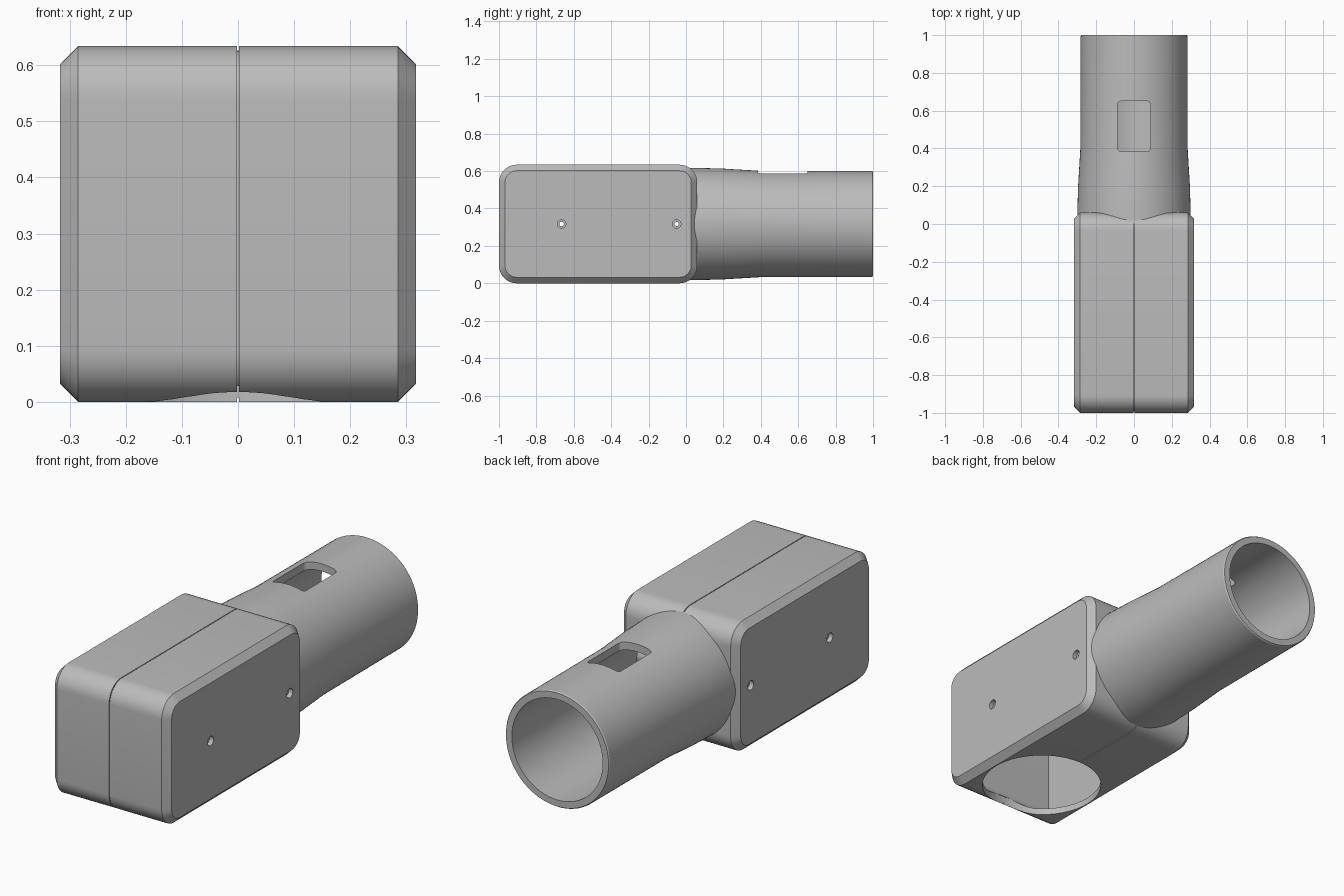
import bpy, bmesh, math
from mathutils import Vector

if "Cube" in bpy.data.objects:
    bpy.data.objects.remove(bpy.data.objects["Cube"])

MID = 0.317          # half width of the housing and height of the pipe axis


def loft(name, rings):
    """Skin a closed solid through rings of equal length."""
    bm = bmesh.new()
    loops = [[bm.verts.new(p) for p in ring] for ring in rings]
    n = len(loops[0])
    for a, b in zip(loops, loops[1:]):
        for i in range(n):
            j = (i + 1) % n
            bm.faces.new((a[i], a[j], b[j], b[i]))
    bm.faces.new(loops[0])
    bm.faces.new(loops[-1])
    bmesh.ops.recalc_face_normals(bm, faces=bm.faces)
    mesh = bpy.data.meshes.new(name)
    bm.to_mesh(mesh)
    bm.free()
    obj = bpy.data.objects.new(name, mesh)
    bpy.context.collection.objects.link(obj)
    return obj


def lathe(name, axis, centre, profile, sides):
    """Turn (distance, radius) pairs about an axis through centre."""
    rings = []
    for d, r in profile:
        ring = []
        for i in range(sides):
            t = 2 * math.pi * i / sides
            c, s = r * math.cos(t), r * math.sin(t)
            offset = {"X": (d, c, s), "Y": (c, d, s), "Z": (c, s, d)}[axis]
            ring.append(Vector(centre) + Vector(offset))
        rings.append(ring)
    return loft(name, rings)


def rounded(u0, u1, v0, v1, radius, place, steps=10):
    """Rounded rectangle outline mapped to space by place(u, v)."""
    ring = []
    corners = [(u1, v1), (u0, v1), (u0, v0), (u1, v0)]
    for k, (u, v) in enumerate(corners):
        u += -radius if u == u1 else radius
        v += -radius if v == v1 else radius
        for i in range(steps + 1):
            t = math.pi / 2 * (k + i / steps)
            ring.append(place(u + radius * math.cos(t), v + radius * math.sin(t)))
    return ring


def box_ring(x, inset):
    return rounded(-1 + inset, 0.06 - inset, inset, 2 * MID - inset,
                   0.095 - inset, lambda y, z: (x, y, z))


def combine(target, other, operation):
    mod = target.modifiers.new(operation, "BOOLEAN")
    mod.operation, mod.object, mod.solver = operation, other, "EXACT"
    bpy.context.view_layer.objects.active = target
    bpy.ops.object.modifier_apply(modifier=mod.name)
    bpy.data.objects.remove(other)


# Housing with chamfered sides and a thin centre seam
sections = [(-MID, 0.032), (-0.285, 0), (-0.002, 0), (-0.002, 0.008),
            (0.002, 0.008), (0.002, 0), (0.285, 0), (MID, 0.032)]
body = loft("pipe_housing", [box_ring(x, d) for x, d in sections])

# Pipe that narrows behind the housing
pipe = lathe("pipe", "Y", (0, 0, MID),
             [(0, 0.301), (0.06, 0.3), (0.2, 0.296), (0.4, 0.284),
              (0.994, 0.283), (1, 0.279)], 96)
combine(body, pipe, "UNION")

# Hollow housing, pipe bore and round opening underneath
combine(body, loft("cavity", [box_ring(x, 0.032) for x in (-0.285, 0.285)]), "DIFFERENCE")
combine(body, lathe("bore", "Y", (0, 0, MID), [(-0.03, 0.247), (1.1, 0.247)], 96), "DIFFERENCE")
combine(body, lathe("opening", "Z", (0, -0.68, 0), [(-0.1, 0.28), (0.06, 0.28)], 80), "DIFFERENCE")

# Window in the top of the pipe
window = loft("window", [rounded(-0.088, 0.088, 0.385, 0.65, 0.018,
                                 lambda x, y, z=z: (x, y, z), 4) for z in (0.42, 0.75)])
combine(body, window, "DIFFERENCE")

# Screw posts with through holes and countersinks
for y in (-0.665, -0.05):
    centre = (0, y, MID)
    combine(body, lathe("post", "X", centre, [(-0.3, 0.05), (0.3, 0.05)], 32), "UNION")
    drill = [(-0.35, 0.023), (-0.295, 0.023), (-0.295, 0.012),
             (0.295, 0.012), (0.295, 0.023), (0.35, 0.023)]
    combine(body, lathe("drill", "X", centre, drill, 24), "DIFFERENCE")

# Grey plastic
grey = bpy.data.materials.new("grey_plastic")
grey.use_nodes = True
colour = (0.5, 0.5, 0.5, 1)
grey.diffuse_color = colour
grey.node_tree.nodes["Principled BSDF"].inputs["Base Color"].default_value = colour
body.data.materials.clear()
body.data.materials.append(grey)

bpy.ops.object.select_all(action="DESELECT")
body.select_set(True)
bpy.context.view_layer.objects.active = body
bpy.ops.object.shade_smooth_by_angle(angle=math.radians(25))
